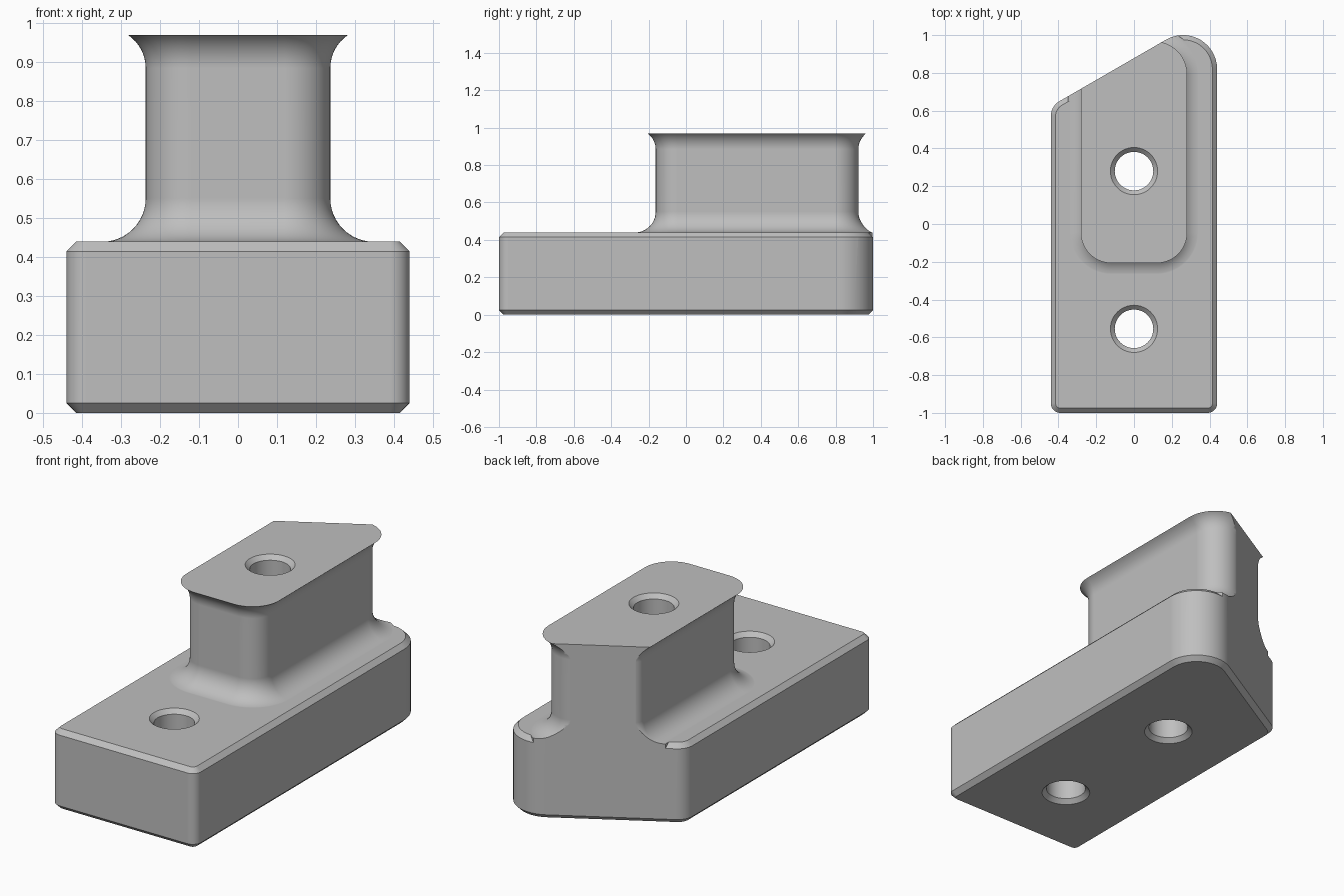
import bpy, bmesh, math
from mathutils import Vector

cube = bpy.data.objects.get("Cube")
if cube:
    bpy.data.objects.remove(cube, do_unlink=True)

SLOPE = math.tan(math.radians(30))
SEGMENTS = 14


def back(x):
    """Y of the slanted back wall at x."""
    return 0.878 + SLOPE * x


def outline(corners, offset):
    """Rounded polygon, grown outwards by offset with the same arc centres."""
    ring = []
    for i, (x, y, r) in enumerate(corners):
        p = Vector((x, y))
        d_in = (p - Vector(corners[i - 1][:2])).normalized()
        d_out = (Vector(corners[(i + 1) % len(corners)][:2]) - p).normalized()
        half = (-d_in).angle(d_out) / 2
        centre = p + (d_out - d_in).normalized() * r / math.sin(half)
        start = math.atan2(-d_in.x, d_in.y)
        sweep = (math.atan2(-d_out.x, d_out.y) - start) % math.tau
        for k in range(SEGMENTS + 1):
            a = start + sweep * k / SEGMENTS
            ring.append(centre + Vector((math.cos(a), math.sin(a))) * (r + offset))
    return ring


def loft(name, layers):
    """Closed solid through (ring, z) layers, listed from the bottom up."""
    bm = bmesh.new()
    rings = [[bm.verts.new((p.x, p.y, z)) for p in ring] for ring, z in layers]
    n = len(rings[0])
    for low, high in zip(rings, rings[1:]):
        for i in range(n):
            j = (i + 1) % n
            bm.faces.new((low[i], low[j], high[j], high[i]))
    bm.faces.new(rings[0][::-1])
    bm.faces.new(rings[-1])
    mesh = bpy.data.meshes.new(name)
    bm.to_mesh(mesh)
    bm.free()
    obj = bpy.data.objects.new(name, mesh)
    bpy.context.collection.objects.link(obj)
    return obj


def select(obj):
    bpy.ops.object.select_all(action='DESELECT')
    obj.select_set(True)
    bpy.context.view_layer.objects.active = obj


def combine(obj, other, operation):
    mod = obj.modifiers.new(operation, 'BOOLEAN')
    mod.operation, mod.solver, mod.object = operation, 'EXACT', other
    select(obj)
    bpy.ops.object.modifier_apply(modifier=mod.name)
    bpy.data.objects.remove(other, do_unlink=True)


base_corners = [(-0.44, -1, 0.05), (0.44, -1, 0.05),
                (0.44, back(0.44), 0.18), (-0.44, back(-0.44), 0.09)]
neck_corners = [(-0.235, -0.16, 0.115), (0.235, -0.16, 0.115),
                (0.235, back(0.235), 0.128), (-0.235, back(-0.235), 0.06)]
BEVEL = 0.025

# Base with bevelled top, slightly oversize until trimmed
block = loft("mounting_block", [
    (outline(base_corners, d), z)
    for d, z in ((0.002, -0.1), (0.002, 0.44 - BEVEL - 0.002), (-BEVEL, 0.44))])

# Neck with a foot fillet and a flared top
profile = [(0.11, 0.3)]
for k in range(13):
    a = math.radians(90 * (1 - k / 12))
    profile.append((0.002 + 0.1115 * (1 - math.cos(a)), 0.551 - 0.1115 * math.sin(a)))
profile[0] = (profile[1][0], 0.3)
for k in range(9):
    a = math.asin(0.085 / 0.103) * k / 8
    profile.append((0.002 + 0.103 * (1 - math.cos(a)), 0.885 + 0.103 * math.sin(a)))
neck = loft("neck", [(outline(neck_corners, d), z) for d, z in profile])
combine(block, neck, 'UNION')

# Trim to the base footprint, with the bottom bevel
trim = loft("trim", [(outline(base_corners, d), z)
                     for d, z in ((-BEVEL, 0), (0, BEVEL), (0, 1.5))])
combine(block, trim, 'INTERSECT')

# Countersunk through holes
for y, top in ((0.28, 0.97), (-0.555, 0.44)):
    circle = [Vector((math.cos(math.tau * k / 48), math.sin(math.tau * k / 48)))
              for k in range(48)]
    shape = ((0.145, -0.02), (0.102, 0.023), (0.102, top - 0.023), (0.145, top + 0.02))
    hole = loft("hole", [([c * r + Vector((0, y)) for c in circle], z) for r, z in shape])
    combine(block, hole, 'DIFFERENCE')

# Grey finish
grey = bpy.data.materials.new("plain_grey")
grey.use_nodes = True
colour = (0.52, 0.52, 0.52, 1)
grey.diffuse_color = colour
grey.node_tree.nodes["Principled BSDF"].inputs["Base Color"].default_value = colour
block.data.materials.clear()
block.data.materials.append(grey)
for face in block.data.polygons:
    face.material_index = 0

# Smooth rounds, crisp bevels
select(block)
bpy.ops.object.shade_smooth_by_angle(angle=math.radians(30))
weighted = block.modifiers.new("weighted_normals", 'WEIGHTED_NORMAL')
weighted.keep_sharp = True
